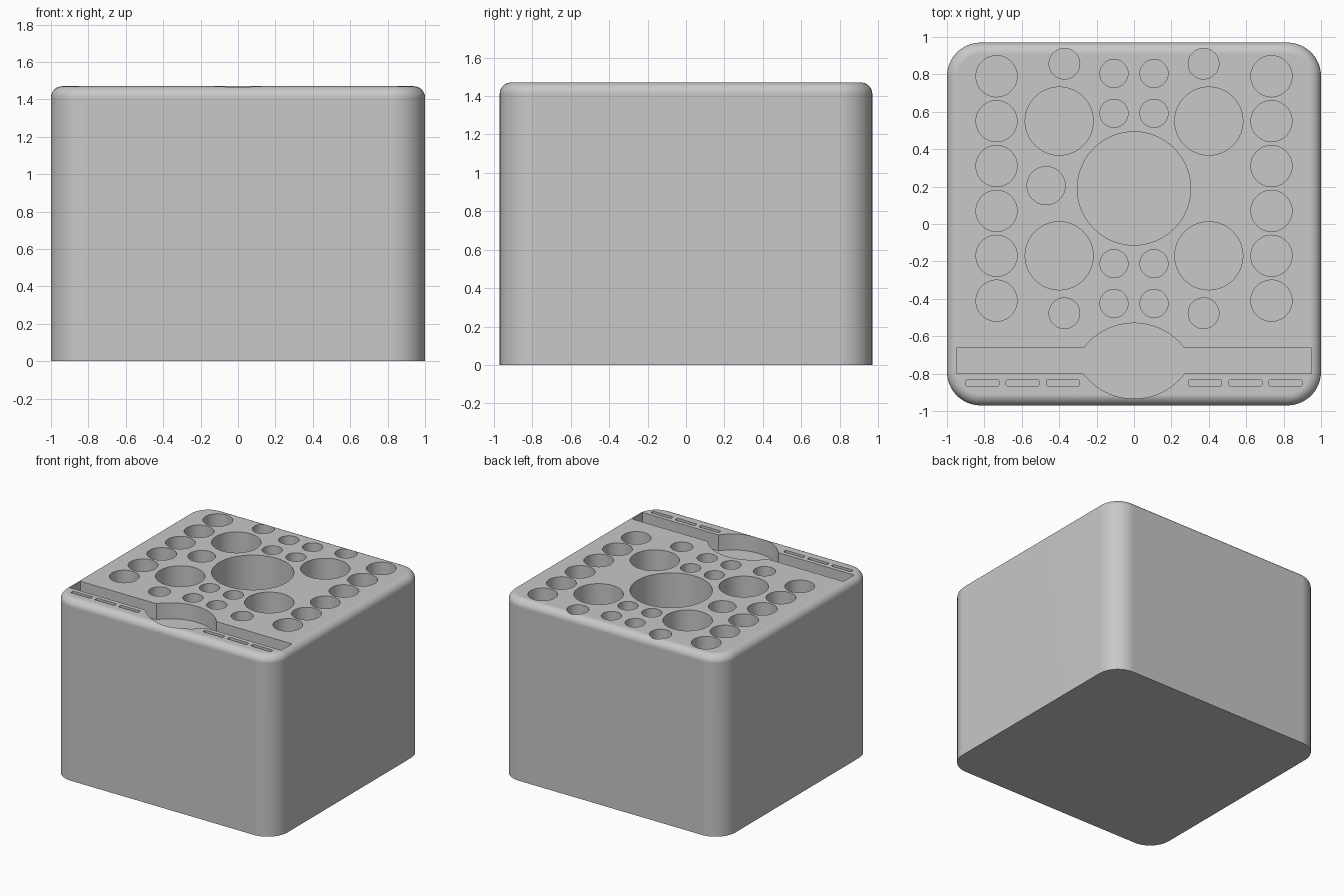
import bpy, bmesh, math

if "Cube" in bpy.data.objects:
    bpy.data.objects.remove(bpy.data.objects["Cube"], do_unlink=True)

W, D, H = 1.0, 0.97, 1.47            # half width, half depth, height
HOLE_FLOOR, TRAY_FLOOR, CARD_FLOOR = 0.25, 1.34, 1.22

grey = bpy.data.materials.new("light grey plastic")
grey.use_nodes = True
colour = (0.58, 0.58, 0.58, 1)
grey.diffuse_color = colour
grey.node_tree.nodes["Principled BSDF"].inputs["Base Color"].default_value = colour


def make_object(name, bm):
    bmesh.ops.recalc_face_normals(bm, faces=bm.faces)
    mesh = bpy.data.meshes.new(name)
    bm.to_mesh(mesh)
    bm.free()
    mesh.materials.append(grey)
    obj = bpy.data.objects.new(name, mesh)
    bpy.context.collection.objects.link(obj)
    return obj


def prism(bm, outline, low, high=H + 0.1):
    """Extrude a closed outline from low to high."""
    face = bm.faces.new([bm.verts.new((x, y, low)) for x, y in outline])
    top = bmesh.ops.extrude_face_region(bm, geom=[face])["geom"]
    verts = [g for g in top if isinstance(g, bmesh.types.BMVert)]
    bmesh.ops.translate(bm, verts=verts, vec=(0, 0, high - low))


def arc(cx, cy, r, start, end, n):
    return [(cx + r * math.cos(start + (end - start) * i / n),
             cy + r * math.sin(start + (end - start) * i / n)) for i in range(n + 1)]


def rounded_rect(cx, cy, hx, hy, r, n):
    points = []
    for k, (sx, sy) in enumerate([(1, 1), (-1, 1), (-1, -1), (1, -1)]):
        a = k * math.pi / 2
        points += arc(cx + sx * (hx - r), cy + sy * (hy - r), r, a, a + math.pi / 2, n)
    return points


# Block with rounded corners and a rounded top rim
bm = bmesh.new()
prism(bm, rounded_rect(0, 0, W, D, 0.18, 12), 0, H)
rim = [e for e in bm.edges if all(v.co.z > H - 0.01 for v in e.verts)]
bmesh.ops.bevel(bm, geom=rim, offset=0.06, segments=8, profile=0.5, affect='EDGES')
body = make_object("organizer_block", bm)

# Round holes: side columns, large, small, and edge holes, mirrored in x
cut = bmesh.new()
holes = [(0.735, 0.79 - 0.24 * i, 0.11) for i in range(6)]
holes += [(0.4, y, 0.182) for y in (0.55, -0.17)]
holes += [(0.107, y, 0.075) for y in (0.805, 0.592, -0.212, -0.425)]
holes += [(0.372, y, 0.082) for y in (0.857, -0.477)]
holes += [(-x, y, r) for x, y, r in holes]
holes += [(0, 0.19, 0.303), (-0.47, 0.205, 0.102)]
for x, y, r in holes:
    prism(cut, arc(x, y, r, 0, 2 * math.pi, 64)[:-1], HOLE_FLOOR)

# Long tray widened in the middle by two bowed arcs
mid, half, reach, bow = -0.732, 0.068, 0.27, 0.202
sag = bow - half
radius = (reach ** 2 + sag ** 2) / (2 * sag)
span = math.asin(reach / radius)
up = math.pi / 2
tray = [(0.95, mid - half), (0.95, mid + half)]
tray += arc(0, mid + bow - radius, radius, up - span, up + span, 24)
tray += [(-0.95, mid + half), (-0.95, mid - half)]
tray += arc(0, mid - bow + radius, radius, -up - span, -up + span, 24)
prism(cut, tray, TRAY_FLOOR)

# Narrow card slots in front of the tray
for side in (-1, 1):
    for x in (0.38, 0.595, 0.81):
        prism(cut, rounded_rect(side * x, -0.85, 0.089, 0.016, 0.008, 3), CARD_FLOOR)

cutter = make_object("hole_cutter", cut)
cutter.hide_render = True

# Cut the block, then shade it
bpy.ops.object.select_all(action='DESELECT')
bpy.context.view_layer.objects.active = body
body.select_set(True)
boolean = body.modifiers.new("holes", 'BOOLEAN')
boolean.operation = 'DIFFERENCE'
boolean.solver = 'EXACT'
boolean.object = cutter
bpy.ops.object.modifier_apply(modifier=boolean.name)
bpy.data.objects.remove(cutter, do_unlink=True)
bpy.ops.object.shade_smooth_by_angle(angle=math.radians(30))
weighted = body.modifiers.new("even shading", 'WEIGHTED_NORMAL')
weighted.keep_sharp = True
